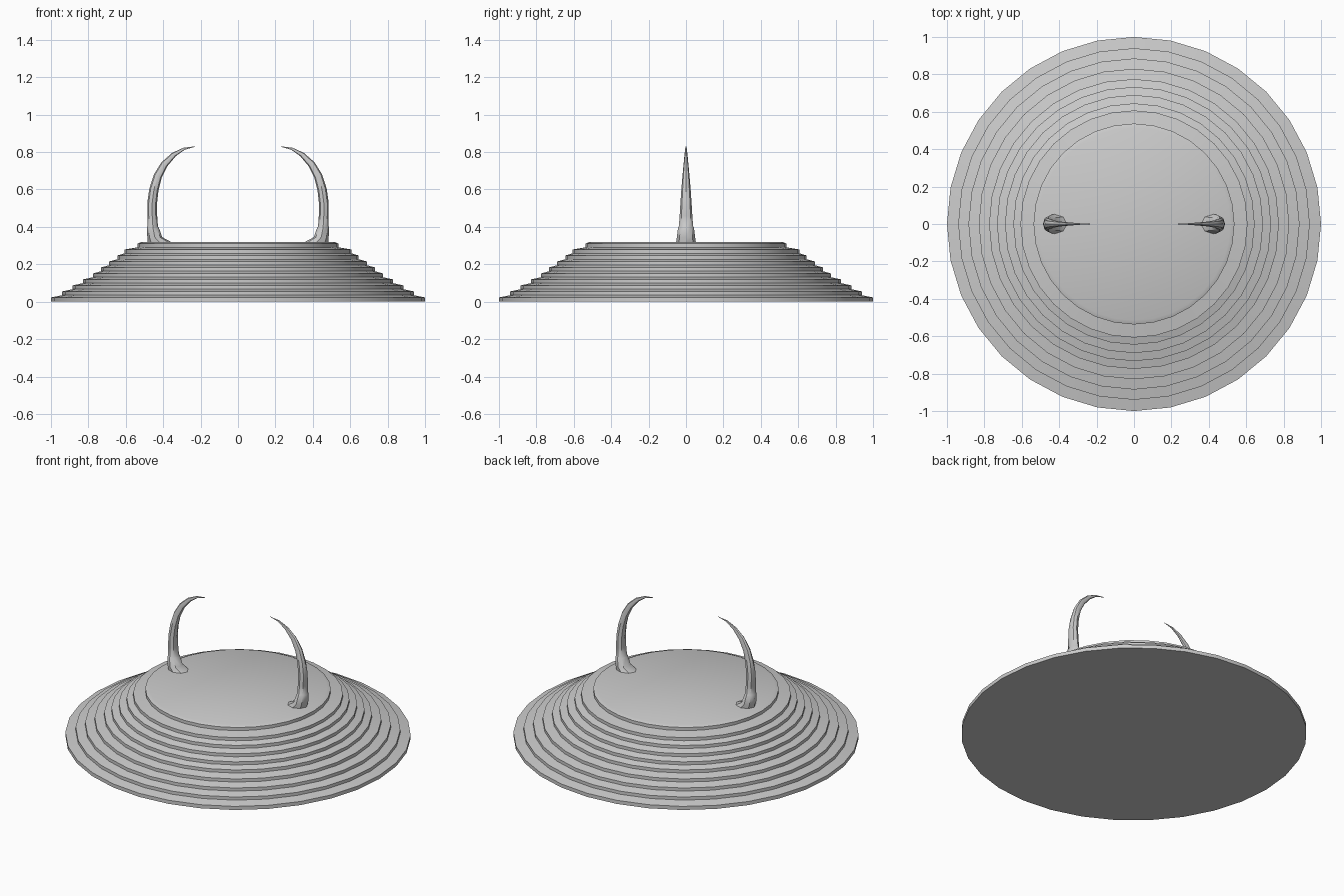
import bpy, bmesh, math

if "Cube" in bpy.data.objects:
    bpy.data.objects.remove(bpy.data.objects["Cube"])

def make_object(name, bm, angle):
    bmesh.ops.recalc_face_normals(bm, faces=bm.faces)
    mesh = bpy.data.meshes.new(name)
    bm.to_mesh(mesh)
    bm.free()
    ob = bpy.data.objects.new(name, mesh)
    bpy.context.collection.objects.link(ob)
    bpy.ops.object.select_all(action='DESELECT')
    ob.select_set(True)
    bpy.context.view_layer.objects.active = ob
    bpy.ops.object.shade_smooth_by_angle(angle=math.radians(angle))
    return ob

def loft(bm, rings):
    """Skin a list of vertex rings and cap both ends."""
    loops = [[bm.verts.new(p) for p in ring] for ring in rings]
    for a, b in zip(loops, loops[1:]):
        n = len(a)
        for i in range(n):
            j = (i + 1) % n
            bm.faces.new((a[i], a[j], b[j], b[i]))
    bm.faces.new(loops[0])
    bm.faces.new(loops[-1])

# Stepped round platform: risers with slightly sloping treads
radii = [1.0, 0.94, 0.885, 0.83, 0.775, 0.733, 0.69, 0.645, 0.607, 0.537]
step = 0.032
profile = []
for i, r in enumerate(radii):
    profile.append((r, i * step + (0.003 if i else 0)))
    profile.append((r, (i + 1) * step - 0.009))
profile.append((0.515, 0.32))
SIDES = 32
bm = bmesh.new()
loft(bm, [[(r * math.cos(2 * math.pi * k / SIDES), r * math.sin(2 * math.pi * k / SIDES), z)
           for k in range(SIDES)] for r, z in profile])
make_object("stepped_platform", bm, 25)

# Curved horn: outer x, z, inner x, z, half depth in y
sections = [
    (0.482, 0.312, 0.355, 0.318, 0.053),
    (0.485, 0.345, 0.405, 0.345, 0.049),
    (0.487, 0.400, 0.424, 0.398, 0.042),
    (0.483, 0.405, 0.428, 0.402, 0.038),
    (0.485, 0.460, 0.432, 0.460, 0.034),
    (0.485, 0.530, 0.433, 0.525, 0.030),
    (0.474, 0.605, 0.425, 0.595, 0.025),
    (0.450, 0.680, 0.408, 0.663, 0.019),
    (0.410, 0.745, 0.378, 0.724, 0.013),
    (0.352, 0.796, 0.332, 0.779, 0.008),
    (0.292, 0.823, 0.284, 0.813, 0.004),
    (0.228, 0.831, 0.228, 0.829, 0.001),
]
bm = bmesh.new()
rings = []
for xo, zo, xi, zi, hy in sections:
    ring = []
    for k in range(8):
        a = 2 * math.pi * k / 8
        t = (1 + math.cos(a)) / 2
        ring.append((xi + (xo - xi) * t, hy * math.sin(a), zi + (zo - zi) * t))
    rings.append(ring)
loft(bm, rings)
horns = make_object("horns", bm, 40)
mirror = horns.modifiers.new("Mirror", 'MIRROR')
mirror.use_axis[0] = True
mirror.use_mirror_merge = False
